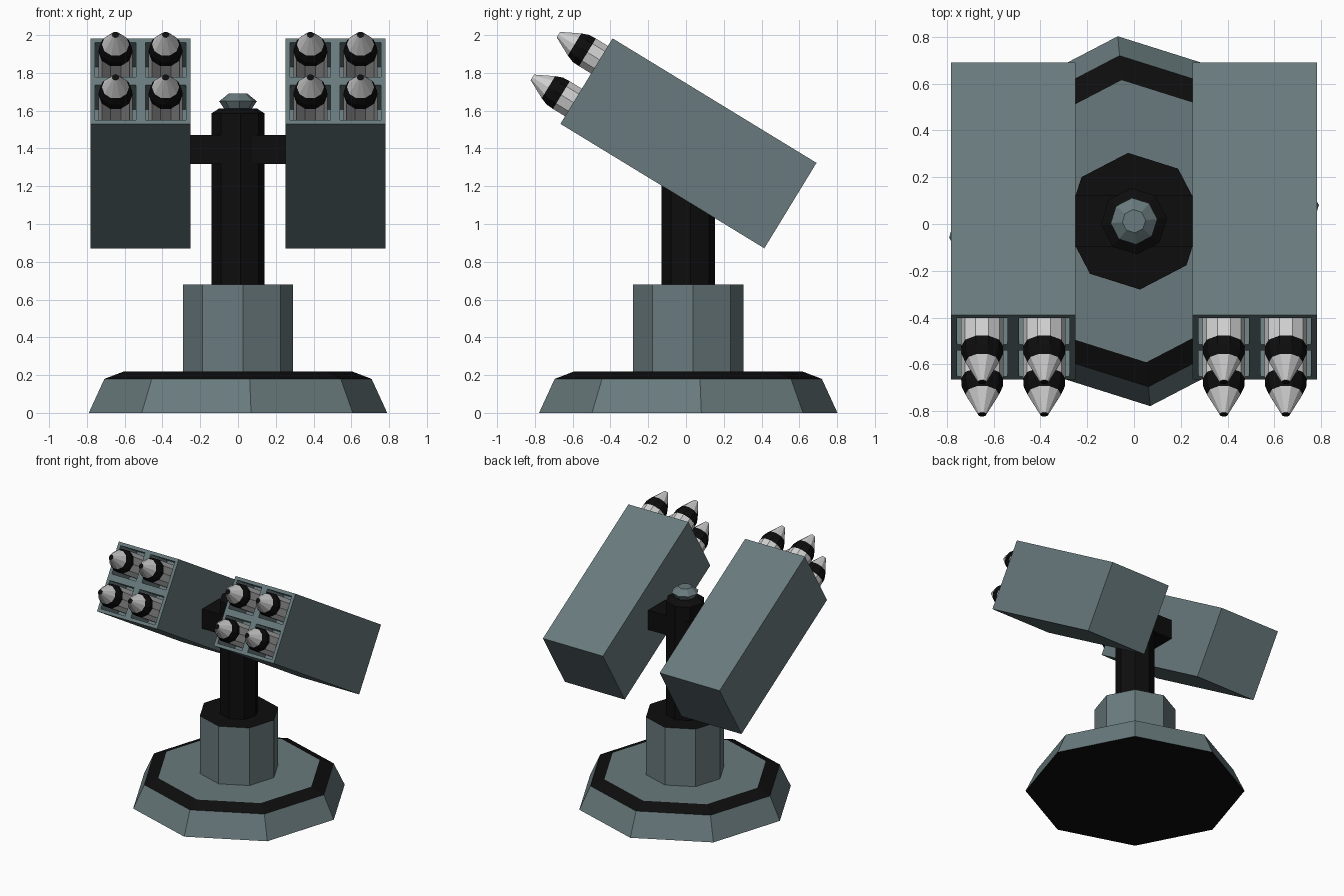
import bpy, bmesh, math
from mathutils import Matrix, Vector

if "Cube" in bpy.data.objects:
    bpy.data.objects.remove(bpy.data.objects["Cube"])


def material(name, rgb):
    m = bpy.data.materials.new(name)
    m.diffuse_color = (*rgb, 1)
    m.use_nodes = True
    m.node_tree.nodes["Principled BSDF"].inputs["Base Color"].default_value = m.diffuse_color
    return m


MATS = [material("grey_green", (0.14, 0.195, 0.205)),
        material("black", (0.004, 0.004, 0.004)),
        material("light_grey", (0.62, 0.62, 0.62))]
GREEN, BLACK, LIGHT = 0, 1, 2


def finish(name, bm, matrix):
    bmesh.ops.remove_doubles(bm, verts=bm.verts, dist=1e-5)
    bmesh.ops.recalc_face_normals(bm, faces=bm.faces)
    bm.transform(matrix)
    me = bpy.data.meshes.new(name)
    bm.to_mesh(me)
    bm.free()
    for m in MATS:
        me.materials.append(m)
    ob = bpy.data.objects.new(name, me)
    bpy.context.collection.objects.link(ob)
    return ob


def lathe(name, profile, colours, sides=8, turn=5, matrix=Matrix()):
    """Faceted turned part; colours = bottom cap, each band, top cap."""
    bm = bmesh.new()
    rings = []
    for r, z in profile:
        angles = [math.radians(turn) + math.tau * i / sides for i in range(sides)]
        rings.append([bm.verts.new((r * math.cos(a), r * math.sin(a), z)) for a in angles])
    bm.faces.new(rings[0][::-1]).material_index = colours[0]
    for k in range(len(rings) - 1):
        lo, hi = rings[k], rings[k + 1]
        for i in range(sides):
            j = (i + 1) % sides
            bm.faces.new((lo[i], lo[j], hi[j], hi[i])).material_index = colours[k + 1]
    bm.faces.new(rings[-1]).material_index = colours[-1]
    return finish(name, bm, matrix)


# Foot, pedestal, pillar and cap on one vertical axis
axis = Matrix.Translation((0, 0.012, 0))
lathe("base", [(0.793, 0), (0.71, 0.18), (0.605, 0.22)],
      [BLACK, GREEN, BLACK, GREEN], matrix=axis)
lathe("pedestal", [(0.293, 0.215), (0.293, 0.68)], [GREEN, GREEN, BLACK], matrix=axis)
lathe("pillar", [(0.142, 0.67), (0.142, 1.585), (0.1, 1.612)], [BLACK] * 4, matrix=axis)
lathe("pillar_cap", [(0.07, 1.605), (0.1, 1.65), (0.05, 1.69)], [GREEN] * 4, matrix=axis)

# Cross bar joining the two pods
bm = bmesh.new()
bmesh.ops.create_cube(bm, size=1)
for f in bm.faces:
    f.material_index = BLACK
finish("cross_bar", bm, Matrix.Translation((0, 0.012, 1.395)) @ Matrix.Diagonal((0.56, 0.22, 0.155, 1)))

# Launcher pods: tilted boxes with a 2 x 2 grid of recesses
H, L, DEPTH = 0.265, 1.265, 0.25
LINES = [-H, -0.24, -0.025, 0.025, 0.24, H]
CELL = 0.1325


def pod(name, matrix):
    bm = bmesh.new()

    def quad(*pts):
        bm.faces.new([bm.verts.new(p) for p in pts])

    front, back = -L / 2, L / 2
    for i in range(5):
        for j in range(5):
            x0, x1, z0, z1 = LINES[i], LINES[i + 1], LINES[j], LINES[j + 1]
            rim = [(x0, z0), (x1, z0), (x1, z1), (x0, z1)]
            y = front
            if i % 2 and j % 2:      # recess walls
                y += DEPTH
                for (a, b), (c, d) in zip(rim, rim[1:] + rim[:1]):
                    quad((a, front, b), (c, front, d), (c, y, d), (a, y, b))
            quad(*[(a, y, b) for a, b in rim])
    # outer walls follow the same grid lines so they weld to the front
    for p, q in zip(LINES, LINES[1:]):
        for s in (-H, H):
            quad((s, front, p), (s, front, q), (s, back, q), (s, back, p))
            quad((p, front, s), (q, front, s), (q, back, s), (p, back, s))
    bmesh.ops.remove_doubles(bm, verts=bm.verts, dist=1e-5)
    bmesh.ops.holes_fill(bm, edges=[e for e in bm.edges if e.is_boundary])
    return finish(name, bm, matrix)


for side, sx in (("left", -1), ("right", 1)):
    place = Matrix.Translation((sx * 0.516, 0.013, 1.427)) @ Matrix.Rotation(math.radians(-31.4), 4, 'X')
    pod(side + "_pod", place)
    # Rockets: light body, black band, pointed light nose
    for row, rz in (("lower", -CELL), ("upper", CELL)):
        for col, rx in (("a", -CELL), ("b", CELL)):
            m = place @ Matrix.Translation((rx, -L / 2, rz)) @ Matrix.Rotation(math.pi / 2, 4, 'X')
            lathe(f"{side}_{row}_rocket_{col}",
                  [(0.09, -DEPTH), (0.09, 0.075), (0.088, 0.115), (0.072, 0.155), (0.018, 0.255)],
                  [LIGHT, LIGHT, BLACK, BLACK, LIGHT, BLACK], sides=10, turn=0, matrix=m)
